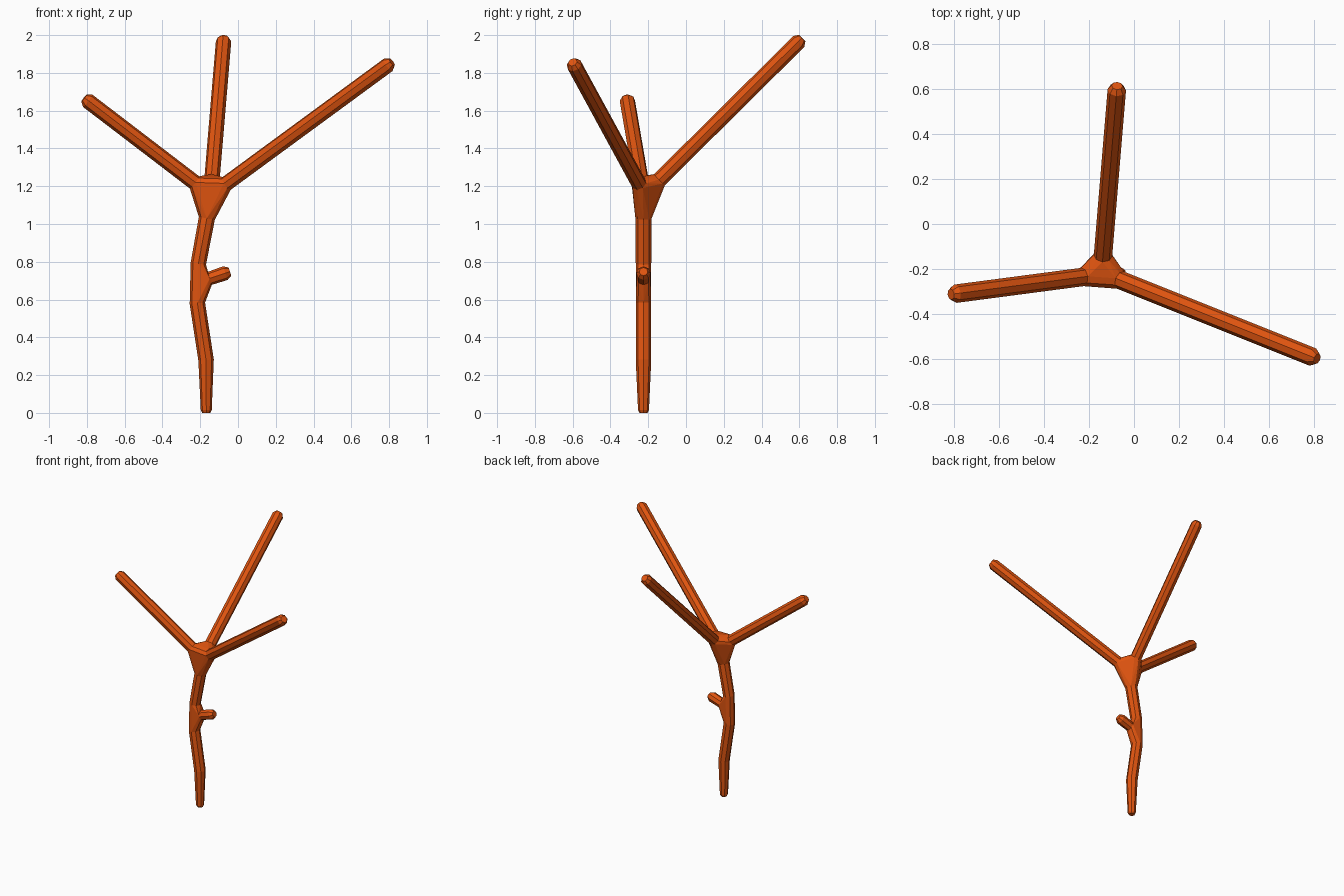
import bpy, bmesh, math
from mathutils import Vector

if "Cube" in bpy.data.objects:
    bpy.data.objects.remove(bpy.data.objects["Cube"])

bark = bpy.data.materials.new("orange bark")
bark.diffuse_color = (0.75, 0.09, 0.005, 1)
bark.use_nodes = True
bark.node_tree.nodes["Principled BSDF"].inputs["Base Color"].default_value = bark.diffuse_color

bm = bmesh.new()
SIDES = 8


def ring(centre, direction, radius, ref):
    d = Vector(direction).normalized()
    u = Vector(ref).cross(d).normalized()
    v = d.cross(u)
    steps = [2 * math.pi * i / SIDES for i in range(SIDES)]
    return [bm.verts.new(Vector(centre) + radius * (u * math.cos(a) + v * math.sin(a)))
            for a in steps]


def bridge(a, b):
    for i in range(SIDES):
        j = (i + 1) % SIDES
        bm.faces.new((a[i], a[j], b[j], b[i]))


def limb(start, end, r0, r1):
    """Straight branch with a bevelled tip; returns its open root ring."""
    start, end = Vector(start), Vector(end)
    d = (end - start).normalized()
    ref = (0, 1, 0) if abs(d.y) < 0.05 else (0, 0, 1)
    rings = [ring(start, d, r0, ref), ring(end - d * 0.025, d, r1, ref),
             ring(end, d, r1 * 0.6, ref)]
    bridge(rings[0], rings[1])
    bridge(rings[1], rings[2])
    bm.faces.new(rings[2])
    return rings[0]


def fork(rings):
    """Join open rings with a hull, leaving the ring openings free of caps."""
    verts = [v for r in rings for v in r]
    old = set(bm.faces)
    bmesh.ops.convex_hull(bm, input=verts)
    sets = [set(r) for r in rings]
    caps = [f for f in bm.faces if f not in old and any(set(f.verts) <= s for s in sets)]
    bmesh.ops.delete(bm, geom=caps, context='FACES_ONLY')


# crooked trunk: x, z, radius, tilt of the section in x
Y = -0.225
def trunk_ring(x, z, r, tilt):
    return ring((x, Y, z), (tilt, 0, 1), r, (0, 1, 0))

lower = [trunk_ring(*p) for p in ((-0.168, 0, 0.022, 0), (-0.168, 0.015, 0.029, 0),
                                  (-0.169, 0.28, 0.041, -0.08), (-0.215, 0.58, 0.041, -0.11))]
upper = [trunk_ring(*p) for p in ((-0.210, 0.79, 0.041, 0.15), (-0.165, 1.03, 0.043, 0.18))]
bm.faces.new(lower[0])
for part in (lower, upper):
    for a, b in zip(part, part[1:]):
        bridge(a, b)

# short side stub
stub = limb((-0.150, Y, 0.712), (-0.043, Y, 0.748), 0.036, 0.038)
fork([lower[-1], upper[0], stub])

# three long branches
left = limb((-0.230, -0.236, 1.220), (-0.815, -0.313, 1.667), 0.041, 0.041)
right = limb((-0.060, -0.250, 1.215), (0.815, -0.600, 1.857), 0.041, 0.041)
back = limb((-0.138, -0.140, 1.235), (-0.075, 0.615, 1.984), 0.041, 0.041)
fork([upper[-1], left, right, back])

bmesh.ops.recalc_face_normals(bm, faces=bm.faces)
mesh = bpy.data.meshes.new("branch")
bm.to_mesh(mesh)
bm.free()
mesh.materials.append(bark)
bpy.context.collection.objects.link(bpy.data.objects.new("forked_branch", mesh))
